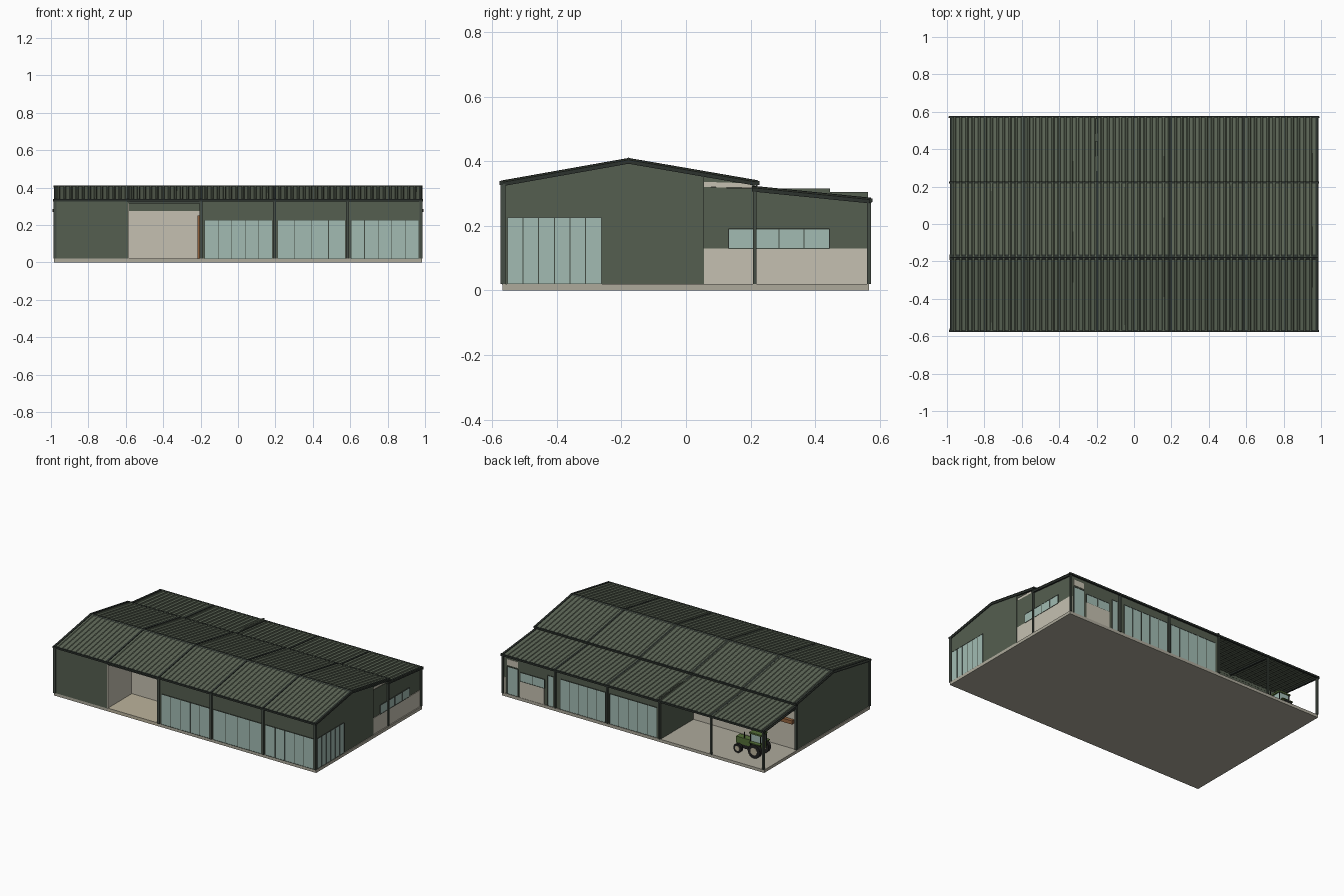
import bpy, bmesh, math
from mathutils import Vector

if "Cube" in bpy.data.objects:
    bpy.data.objects.remove(bpy.data.objects["Cube"])

def mat(name, r, g, b):
    m = bpy.data.materials.new(name)
    m.diffuse_color = (r, g, b, 1)
    m.use_nodes = True
    m.node_tree.nodes["Principled BSDF"].inputs["Base Color"].default_value = m.diffuse_color
    return m

GREEN = mat("green_cladding", .09, .112, .08)
ROOF = mat("roof_green", .11, .135, .095)
DARK = mat("dark_trim", .025, .032, .027)
POST = mat("post_green", .06, .075, .06)
GLASS = mat("glass", .36, .5, .45)
BEIGE = mat("beige_wall", .56, .53, .44)
FLOOR = mat("concrete", .42, .4, .33)
TAN = mat("porch_floor", .5, .45, .33)
BROWN = mat("timber", .3, .13, .05)
BLACK = mat("tyre", .015, .015, .015)
TRACTOR = mat("tractor_green", .09, .16, .04)

def mesh_obj(name, bm, m):
    bmesh.ops.recalc_face_normals(bm, faces=bm.faces)
    me = bpy.data.meshes.new(name)
    bm.to_mesh(me)
    bm.free()
    me.materials.append(m)
    o = bpy.data.objects.new(name, me)
    bpy.context.collection.objects.link(o)
    return o

def box(name, x0, x1, y0, y1, z0, z1, m):
    return prism(name, x0, x1, [(y0, z0), (y1, z0), (y1, z1), (y0, z1)], m)

def prism(name, x0, x1, prof, m):
    """Extrude a (y, z) profile along x."""
    bm = bmesh.new()
    f = bm.faces.new([bm.verts.new((x0, y, z)) for y, z in prof])
    new = bmesh.ops.extrude_face_region(bm, geom=[f])["geom"]
    bmesh.ops.translate(bm, vec=(x1 - x0, 0, 0), verts=[v for v in new if isinstance(v, bmesh.types.BMVert)])
    return mesh_obj(name, bm, m)

def roof_sheet(name, a, b):
    """Ribbed metal sheet sloping between two (y, z) points."""
    bm = bmesh.new()
    n, w, pts = 60, 1.97, []
    p = w / n
    for i in range(n):
        x = -w / 2 + i * p
        pts += [(x, 0), (x + .6 * p, 0), (x + .7 * p, .004), (x + .9 * p, .004)]
    pts.append((w / 2, 0))
    rows = [[bm.verts.new((x, y, z + h)) for x, h in pts] for y, z in (a, b)]
    for i in range(len(pts) - 1):
        bm.faces.new((rows[0][i], rows[0][i + 1], rows[1][i + 1], rows[1][i]))
    o = mesh_obj(name, bm, ROOF)
    s = o.modifiers.new("thickness", 'SOLIDIFY')
    s.thickness, s.offset = .004, 0
    return o

def rafter(name, x, a, b, lo, hi, w=.007):
    prism(name, x - w, x + w, [(a[0], a[1] + lo), (b[0], b[1] + lo), (b[0], b[1] + hi), (a[0], a[1] + hi)], DARK)

def glazing(name, axis, at, out, lo, hi, z0, z1, panes):
    """Framed glass strip along x or y; out is the outward sign."""
    def part(n, u0, u1, za, zb, d, m):
        d0, d1 = sorted((at - out * .004, at + out * d))
        if axis == 'x':
            box(n, u0, u1, d0, d1, za, zb, m)
        else:
            box(n, d0, d1, u0, u1, za, zb, m)
    part(name, lo, hi, z0, z1, .002, GLASS)
    for i in range(panes + 1):
        u = lo + (hi - lo) * i / panes
        part(name + "_mullion", u - .0015, u + .0015, z0, z1, .004, POST)
    for z in (z0, z1):
        part(name + "_rail", lo, hi, z - .0015, z + .0015, .004, POST)

BAYS = [-.978, -.587, -.197, .195, .586, .978]
FE, RIDGE, BE = (-.572, .334), (-.178, .404), (.222, .335)   # main roof eaves and ridge
LT, LE = (.205, .318), (.572, .281)                           # lean-to top and eave

# floor slabs
box("main_slab", -.985, .985, -.568, .21, 0, .02, FLOOR)
box("rear_slab", -.2, .985, .21, .567, 0, .02, FLOOR)
box("carport_slab", -.985, -.2, .21, .567, 0, .02, FLOOR)
box("porch_floor", -.58, -.205, -.568, -.31, .001, .022, TAN)

# roof sheets, rafters, ridge and gutters
for n, a, b in (("front_roof", FE, RIDGE), ("back_roof", RIDGE, BE), ("lean_to_roof", LT, LE)):
    roof_sheet(n, a, b)
    for x in BAYS:
        rafter(n + "_rafter", x, a, b, -.012, .006)
prism("ridge_cap", -.986, .986, [(-.192, .404), (-.178, .4), (-.164, .404), (-.178, .411)], DARK)
for n, (y, z) in (("front_gutter", FE), ("back_gutter", BE), ("lean_to_gutter", LE)):
    box(n, -.988, .988, y - .006, y + .006, z - .008, z + .004, DARK)

# gable end walls
main = [(-.57, .02), (.055, .02), (.055, .358), (-.178, .399), (-.57, .329)]
prism("right_gable_wall", .968, .98, main, GREEN)
prism("left_gable_wall", -.98, -.968,
      [(-.57, .02), (.21, .02), (.21, .331), (-.178, .399), (-.57, .329)], GREEN)
prism("right_rear_wall", .962, .974, [(.055, .13), (.563, .13), (.563, .279), (.21, .315), (.055, .32)], GREEN)
prism("right_clerestory", .962, .972, [(.055, .32), (.21, .317), (.21, .333), (.055, .336)], BEIGE)
prism("right_upper_gable", .962, .974, [(.055, .336), (.21, .331), (.21, .334), (.055, .358)], GREEN)
box("right_beige_wall", .962, .977, .055, .565, .02, .13, BEIGE)
glazing("right_front_glass", 'y', .98, 1, -.553, -.262, .02, .225, 6)
glazing("right_rear_window", 'y', .975, 1, .132, .444, .13, .19, 4)

# front walls: solid bay, glazed bays
box("front_solid_wall", -.98, -.587, -.57, -.558, .02, .33, GREEN)
box("front_upper_wall", -.2, .98, -.566, -.554, .02, .33, GREEN)
for i in (2, 3, 4):
    glazing("front_glass", 'x', -.566, -1, BAYS[i] + .018, BAYS[i + 1] - .012, .02, .225, (5, 4, 5)[i - 2])

# recessed porch
box("porch_left_wall", -.592, -.582, -.566, -.3, .02, .33, BEIGE)
box("porch_right_wall", -.203, -.192, -.566, -.3, .02, .33, GREEN)
box("porch_back_wall", -.59, -.2, -.31, -.3, .02, .275, BEIGE)
box("porch_back_upper", -.59, -.2, -.31, -.3, .275, .375, GREEN)
box("porch_header", -.587, -.197, -.568, -.558, .315, .33, POST)
box("porch_door", -.217, -.203, -.5, -.38, .022, .25, BROWN)

# rear wall of the lean-to
box("rear_wall", -.2, .974, .551, .561, .02, .279, GREEN)
box("rear_beige_panel", .67, .85, .553, .565, .02, .13, BEIGE)
glazing("rear_window", 'x', .561, 1, .67, .85, .13, .19, 2)
glazing("rear_door", 'x', .561, 1, .868, .95, .02, .205, 1)
box("rear_door_panel", .868, .95, .553, .563, .215, .255, BEIGE)
glazing("rear_side_light", 'x', .561, 1, .603, .645, .02, .225, 1)
glazing("rear_glass", 'x', .561, 1, .21, .55, .02, .225, 5)
glazing("rear_glass", 'x', .561, 1, -.175, .18, .02, .225, 5)
box("roof_step_wall", -.98, .974, .204, .212, .3, .331, GREEN)

# carport walls, with the partition stepping above the roof
box("carport_partition", -.205, -.195, .205, .445, .02, .316, GREEN)
box("carport_partition_end", -.205, -.195, .445, .563, .02, .304, GREEN)
box("carport_back_wall", -.97, -.2, .203, .212, .02, .275, BEIGE)
box("carport_back_upper", -.97, -.2, .203, .211, .275, .312, GREEN)
box("carport_shelf", -.96, -.87, .212, .235, .195, .22, BROWN)
glazing("carport_window", 'x', .212, 1, -.6, -.42, .13, .19, 3)

# steel posts along each frame line
for x in BAYS:
    if x != -.587:
        box("front_post", x - .008, x + .008, -.575, -.559, .02, .33, POST)
    box("rear_post", x - .006, x + .006, .56, .573, .02, .275, POST)
for s in (-1, 1):
    xs = sorted((s * .969, s * .985))
    box("side_post", *xs, .207, .219, .02, .318, POST)
    xs = sorted((s * .985, s * .992))
    box("gutter_end", *xs, .566, .575, .27, .285, DARK)

# parked tractor facing +x in the carport
def disc(name, x, y, z, r, d, m, n=20):
    bm = bmesh.new()
    bmesh.ops.create_cone(bm, cap_ends=True, segments=n, radius1=r, radius2=r, depth=d)
    o = mesh_obj(name, bm, m)
    o.rotation_euler = (math.pi / 2, 0, 0)
    o.location = (x, y, z)

TY = .405
for s in (-1, 1):
    for n, x, off, r, d in (("rear", -.835, .047, .046, .026), ("front", -.705, .042, .03, .018)):
        disc(n + "_tyre", x, TY + s * off, .02 + r, r, d, BLACK)
        disc(n + "_hub", x, TY + s * off, .02 + r, r * .55, d + .004, TAN, 12)
    box("fender", -.875, -.795, TY + s * .045 - .013, TY + s * .045 + .013, .112, .117, TRACTOR)
    for x in (-.865, -.79):
        box("cab_pillar", x - .003, x + .003, TY + s * .031 - .003, TY + s * .031 + .003, .08, .17, BLACK)
box("tractor_chassis", -.86, -.69, TY - .02, TY + .02, .045, .075, BLACK)
box("tractor_hood", -.785, -.675, TY - .022, TY + .022, .07, .115, TRACTOR)
box("tractor_cab", -.865, -.79, TY - .03, TY + .03, .07, .115, TRACTOR)
box("cab_glass", -.863, -.792, TY - .029, TY + .029, .115, .166, GLASS)
box("cab_roof", -.872, -.783, TY - .036, TY + .036, .166, .176, TRACTOR)
box("exhaust_pipe", -.735, -.73, TY + .012, TY + .017, .115, .155, BLACK)
